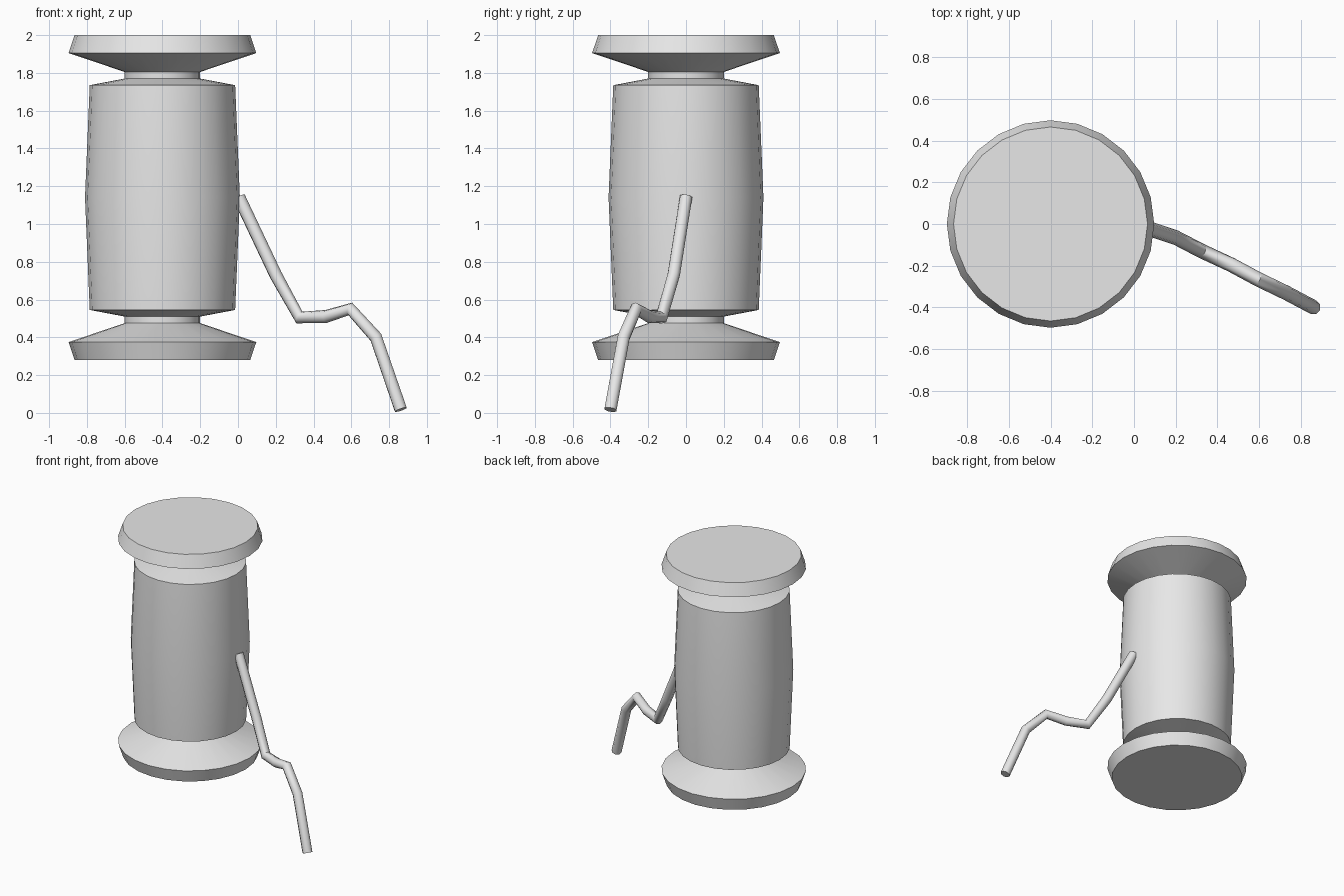
import bpy
import bmesh
from math import cos, sin, pi, radians

SIDES = 24
CENTRE_X = -0.4

cube = bpy.data.objects.get("Cube")
if cube:
    bpy.data.objects.remove(cube, do_unlink=True)

# One plain grey for every part
grey = bpy.data.materials.new("light_grey")
grey.use_nodes = True
colour = (0.8, 0.8, 0.8, 1)
grey.diffuse_color = colour
grey.node_tree.nodes["Principled BSDF"].inputs["Base Color"].default_value = colour


def smooth(obj, angle):
    bpy.ops.object.select_all(action="DESELECT")
    obj.select_set(True)
    bpy.context.view_layer.objects.active = obj
    bpy.ops.object.shade_smooth_by_angle(angle=radians(angle))


def lathe(name, profile, cap_bottom=False, cap_top=False):
    """Turn (radius, height) points, listed upwards, about the spool axis."""
    bm = bmesh.new()
    rings = []
    for r, z in profile:
        angles = [2 * pi * i / SIDES for i in range(SIDES)]
        rings.append([bm.verts.new((r * cos(a), r * sin(a), z)) for a in angles])
    for low, high in zip(rings, rings[1:]):
        for i in range(SIDES):
            j = (i + 1) % SIDES
            bm.faces.new((low[i], low[j], high[j], high[i]))
    if cap_bottom:
        bm.faces.new(rings[0][::-1])
    if cap_top:
        bm.faces.new(rings[-1])
    mesh = bpy.data.meshes.new(name)
    bm.to_mesh(mesh)
    bm.free()
    mesh.materials.append(grey)
    obj = bpy.data.objects.new(name, mesh)
    obj.location.x = CENTRE_X
    bpy.context.collection.objects.link(obj)
    smooth(obj, 25)


# Spool: flanges with necks mirrored about the middle of the winding
MIDDLE = 1.14
flange = [(0.465, 0.86), (0.497, 0.765), (0.2, 0.665), (0.2, 0.63)]
winding = [(0.2, 0.63), (0.385, 0.595), (0.41, 0)]
lathe("lower_flange", [(r, MIDDLE - h) for r, h in flange], cap_bottom=True)
lathe("upper_flange", [(r, MIDDLE + h) for r, h in reversed(flange)], cap_top=True)
lathe("wound_thread", [(r, MIDDLE - h) for r, h in winding]
      + [(r, MIDDLE + h) for r, h in reversed(winding[:-1])])

# Loose thread end hanging from the side of the winding
path = [(0.005, 0, 1.142), (0.2, -0.065, 0.73), (0.325, -0.13, 0.505),
        (0.465, -0.195, 0.51), (0.595, -0.265, 0.55), (0.73, -0.33, 0.4),
        (0.862, -0.4, 0.017)]
curve = bpy.data.curves.new("loose_thread", "CURVE")
curve.dimensions = "3D"
curve.bevel_depth = 0.035
curve.bevel_resolution = 2
curve.use_fill_caps = True
spline = curve.splines.new("POLY")
spline.points.add(len(path) - 1)
for point, co in zip(spline.points, path):
    point.co = (*co, 1)
curve.materials.append(grey)
thread = bpy.data.objects.new("loose_thread", curve)
bpy.context.collection.objects.link(thread)
bpy.ops.object.select_all(action="DESELECT")
thread.select_set(True)
bpy.context.view_layer.objects.active = thread
bpy.ops.object.convert(target="MESH")
smooth(bpy.context.view_layer.objects.active, 50)
